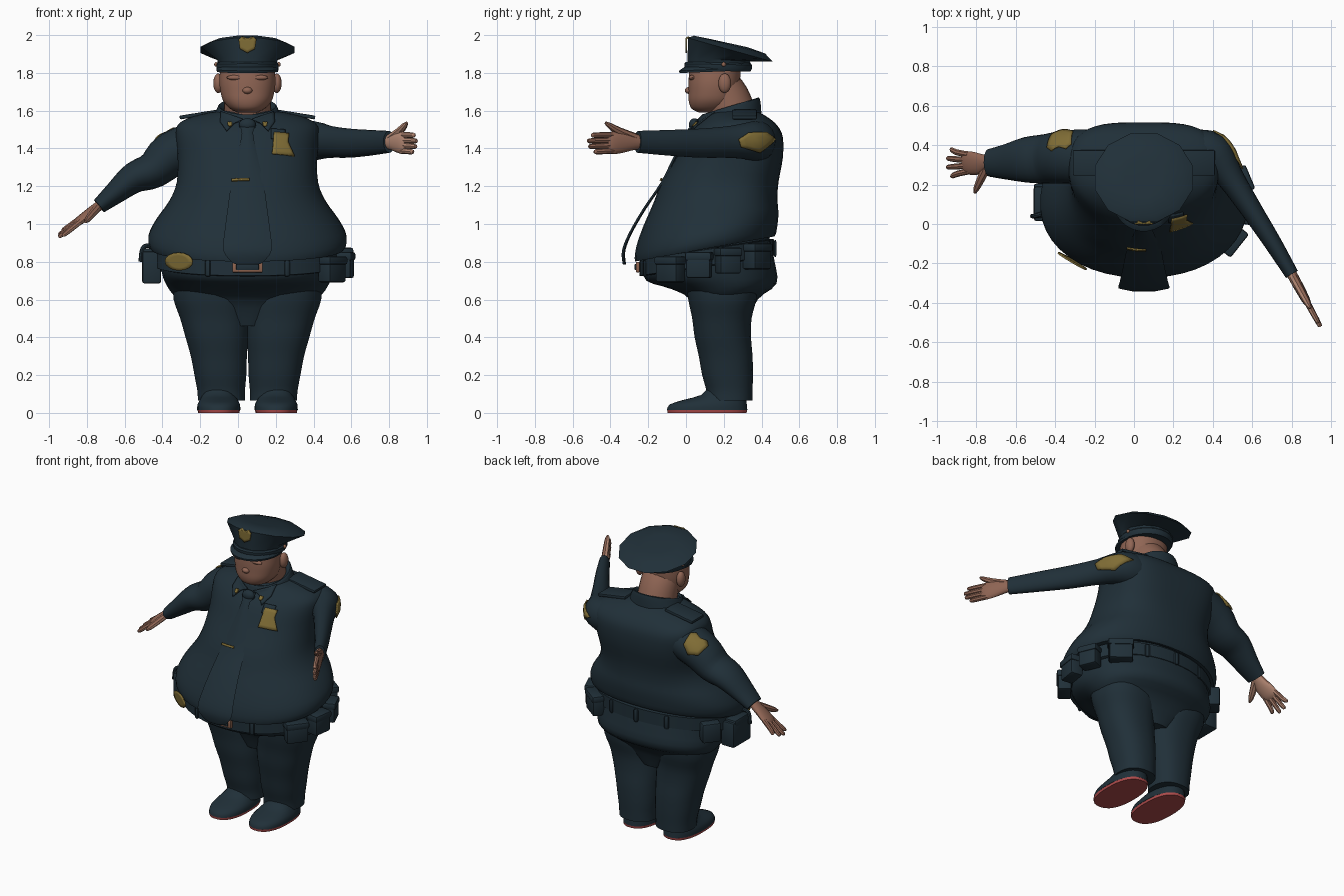
import bpy, bmesh, math
from mathutils import Vector, Matrix, Euler
from mathutils.bvhtree import BVHTree

if "Cube" in bpy.data.objects:
    bpy.data.objects.remove(bpy.data.objects["Cube"])

CX = 0.05  # body centre line (the arms are posed unevenly)
SIDES = ((-1, "left"), (1, "right"))

def material(name, rgb):
    m = bpy.data.materials.new(name)
    m.diffuse_color = (*rgb, 1)
    m.use_nodes = True
    m.node_tree.nodes["Principled BSDF"].inputs["Base Color"].default_value = m.diffuse_color
    return m

NAVY = material("navy cloth", (0.0145, 0.029, 0.040))
SKIN = material("skin", (0.28, 0.132, 0.09))
PALM = material("palm skin", (0.50, 0.27, 0.19))
GOLD = material("gold", (0.215, 0.152, 0.036))
RED = material("red sole", (0.42, 0.07, 0.07))
COPPER = material("copper", (0.28, 0.13, 0.08))

def finish(name, bm, mat):
    bmesh.ops.recalc_face_normals(bm, faces=bm.faces)
    me = bpy.data.meshes.new(name)
    bm.to_mesh(me)
    bm.free()
    me.materials.append(mat)
    ob = bpy.data.objects.new(name, me)
    bpy.context.collection.objects.link(ob)
    return ob

def spline(p, k):
    out = []
    for i in range(len(p) - 1):
        q = list(zip(p[max(i - 1, 0)], p[i], p[i + 1], p[min(i + 2, len(p) - 1)]))
        for t in (j / k for j in range(k)):
            out.append([0.5 * (2 * b + (c - a) * t + (2 * a - 5 * b + 4 * c - d) * t * t
                               + (3 * b - a - 3 * c + d) * t ** 3) for a, b, c, d in q])
    return out + [list(p[-1])]

def skin_rings(name, rings, mat, cap=True):
    bm = bmesh.new()
    vs = [[bm.verts.new(v) for v in r] for r in rings]
    for a, b in zip(vs, vs[1:]):
        for i in range(len(a)):
            bm.faces.new((a[i - 1], a[i], b[i], b[i - 1]))
    if cap:
        bm.faces.new(vs[0])
        bm.faces.new(vs[-1])
    return finish(name, bm, mat)

def loft(name, rows, mat, n=36, e=2.0, k=3, cap=True, cx=lambda z: CX):
    """Stack of ovals: rows of (z, cy, rx, ry, tilt[, squareness of the back])."""
    rings = []
    for z, cy, rx, ry, tilt, *sq in spline(rows, k):
        ring = []
        for a in (2 * math.pi * (i + 0.5) / n for i in range(n)):
            c, s = math.cos(a), math.sin(a)
            p = 2 / (sq[0] if sq and s > 0 else e)
            y = ry * math.copysign(abs(s) ** p, s)
            ring.append((cx(z) + rx * math.copysign(abs(c) ** p, c), cy + y, z + tilt * y))
        rings.append(ring)
    return skin_rings(name, rings, mat, cap)

def tube(name, rows, mat, across, n=16, k=3):
    """Limb along a path: rows of (x, y, z, radius along 'across', other radius)."""
    pts, rings = spline(rows, k), []
    for i, p in enumerate(pts):
        d = Vector(pts[min(i + 1, len(pts) - 1)][:3]) - Vector(pts[max(i - 1, 0)][:3])
        b = d.cross(Vector(across)).normalized()
        a = b.cross(d).normalized()
        rings.append([Vector(p[:3]) + a * p[3] * math.cos(t) + b * p[4] * math.sin(t)
                      for t in (2 * math.pi * j / n for j in range(n))])
    return skin_rings(name, rings, mat)

def box(name, loc, size, mat, rot=(0, 0, 0), bevel=0.012):
    bm = bmesh.new()
    bmesh.ops.create_cube(bm, size=1, matrix=Matrix.LocRotScale(Vector(loc), Euler(rot), Vector(size)))
    bmesh.ops.bevel(bm, geom=bm.edges[:], offset=bevel, segments=2, affect='EDGES', profile=0.5)
    finish(name, bm, mat)

def ball(name, loc, size, mat):
    bm = bmesh.new()
    m = Matrix.LocRotScale(Vector(loc), None, Vector(size))
    bmesh.ops.create_uvsphere(bm, u_segments=16, v_segments=10, radius=1, matrix=m)
    finish(name, bm, mat)

def plate(name, center, normal, outline, mat, targets, lift=0.007, up=(0, 0, 1)):
    """Thin plate wrapped on to the surfaces below it."""
    c, n = Vector(center), Vector(normal).normalized()
    r = Vector(up).cross(n).normalized()
    trees = [BVHTree.FromPolygons([v.co for v in o.data.vertices],
                                  [p.vertices[:] for p in o.data.polygons]) for o in targets]
    bm = bmesh.new()
    rim = [bm.verts.new(c + r * x + n.cross(r) * y) for x, y in outline]
    mid = bm.verts.new(sum((v.co for v in rim), Vector()) / len(rim))
    for i in range(len(rim)):
        bm.faces.new((mid, rim[i - 1], rim[i]))
    bmesh.ops.subdivide_edges(bm, edges=bm.edges[:], cuts=2, use_grid_fill=True)
    for v in bm.verts:
        hits = [h[0] for h in (t.ray_cast(v.co + n * 0.3, -n, 0.45) for t in trees) if h[0]]
        v.co = (max(hits, key=lambda h: h.dot(n)) if hits else v.co) + n * lift
    s = finish(name, bm, mat).modifiers.new("thickness", 'SOLIDIFY')
    s.thickness, s.offset = 0.008, 0

def rect(w, h):
    return [(-w / 2, -h / 2), (w / 2, -h / 2), (w / 2, h / 2), (-w / 2, h / 2)]

def shield(w, h):
    pts = [(-.5, .35), (-.3, .5), (0, .42), (.3, .5), (.5, .35), (.42, -.25), (0, -.5), (-.42, -.25)]
    return [(x * w, y * h) for x, y in pts]

# Shirt, with a hem that is lower at the front, and collar
torso = loft("shirt", [
    (.89, .10, .44, .33, .18, 2.2), (.868, .10, .51, .37, .18, 2.2), (.935, .11, .525, .375, .16, 2.2),
    (1.02, .13, .485, .36, .11, 2.3), (1.12, .155, .415, .33, .04, 2.5), (1.22, .18, .375, .31, 0, 2.8),
    (1.35, .23, .37, .283, 0, 3.2), (1.46, .26, .38, .253, 0, 3.4), (1.52, .27, .372, .215, 0, 3.3),
    (1.56, .27, .315, .17, 0, 2.8), (1.59, .26, .20, .13, 0, 2.3), (1.60, .26, .12, .1, 0, 2)], NAVY, 44, 2.15)
collar = loft("collar", [(1.55, .23, .19, .17, .22), (1.60, .235, .165, .16, .28), (1.625, .235, .15, .15, .3),
                         (1.60, .235, .12, .12, .3)], NAVY, 32, cap=False)
# Trousers, shoes, shoulder straps, collar points and pins
loft("trouser_seat", [(.93, .11, .43, .32, .15), (.84, .11, .46, .34, .15), (.75, .13, .455, .34, .15),
                      (.67, .20, .425, .28, .05), (.60, .20, .36, .18, 0), (.46, .20, .12, .12, 0)], NAVY, 40, 2.2)
for s, side in SIDES:
    loft(side + "_trouser_leg", [
        (.70, .19, .18, .19, 0), (.60, .192, .197, .181, 0), (.5, .19, .18, .158, 0), (.4, .195, .166, .15, 0),
        (.3, .21, .149, .143, 0), (.2, .22, .138, .135, 0), (.12, .23, .127, .123, 0), (.065, .232, .125, .12, 0)],
        NAVY, 28, 2.3, cx=lambda z: CX + s * (.137 + .16 * z * z))
    foot = lambda z: CX + s * .152
    loft(side + "_sole", [(0, .112, .110, .210, 0), (.016, .112, .113, .213, 0)], RED, 28, 2.4, 1, cx=foot)
    loft(side + "_shoe", [(.016, .112, .115, .214, 0), (.045, .118, .113, .205, 0), (.07, .155, .10, .165, 0),
                          (.095, .20, .09, .12, 0), (.14, .22, .085, .10, 0)], NAVY, 28, 2.3, 2, cx=foot)
    box(side + "_epaulette", (CX + s * .255, .31, 1.58), (.21, .13, .02), NAVY, (0, s * .16, 0), .006)
    plate(side + "_collar_point", (CX + s * .08, .05, 1.555), (0, -1, 0.1),
          [(s * .06, .05), (-s * .06, 0), (-s * .01, -.02), (s * .03, -.065), (s * .065, -.01)],
          NAVY, [torso, collar], .01)
    plate(side + "_collar_pin", (CX + s * .093, .05, 1.528), (0, -1, .1), shield(.025, .025),
          GOLD, [torso, collar], .022)
# Belt, buckle and gear
loft("belt", [(.775, .11, .475, .345, .15), (.78, .11, .492, .358, .15), (.865, .11, .492, .358, .15),
              (.87, .11, .475, .345, .15)], NAVY, 44, 2.1, 1)

def on_belt(name, deg, size, drop=0.03, out=0.02):
    c, s = math.cos(math.radians(deg)), math.sin(math.radians(deg))
    y = .11 + (.358 + out) * s
    box(name, (CX + (.492 + out) * c, y, .815 + .15 * (y - .11) - drop), size, NAVY,
        (0, 0, math.atan2(s / .358, c / .492) + math.pi / 2))

for i, (deg, w) in enumerate(((-30, .14), (-6, .13), (17, .12), (44, .15))):
    on_belt(f"pouch_{i + 1}", deg, (w, .085, .13), .03, .025)
    on_belt(f"pouch_flap_{i + 1}", deg, (w + .012, .098, .045), -.02, .025)
on_belt("holster", 180, (.19, .10, .17), .045, .015)
on_belt("holster_flap", 180, (.16, .11, .05), -.03, .012)
on_belt("side_pouch", 150, (.12, .08, .13), .03)
for i, deg in enumerate((65, 90, 115, -65, -115)):
    on_belt(f"belt_loop_{i + 1}", deg, (.03, .015, .09), 0, .004)
tube("grip_loop", [(-.43, .06, .85, .012, .012), (-.47, .05, .885, .012, .012), (-.505, .04, .87, .012, .012),
                   (-.515, .04, .80, .012, .012)], NAVY, (0, 1, 0), 8)
box("buckle", (CX, -.255, .772), (.16, .02, .055), COPPER, bevel=.004)
box("buckle_plate", (CX, -.262, .772), (.12, .02, .032), NAVY, bevel=.004)
oval = [(math.cos(i * math.pi / 8) * .085, math.sin(i * math.pi / 8) * .048) for i in range(16)]
plate("belt_badge", (-.305, -.175, .803), (-.5, -.85, -.12), oval, GOLD, [], .015)
# Tie hanging free of the belly
tie_rows = [(1.545, .05, .048), (1.515, .025, .042), (1.48, .0, .03), (1.35, -.065, .055), (1.22, -.13, .085),
            (1.08, -.225, .105), (.95, -.30, .122), (.86, -.335, .128), (.80, -.333, .085), (.785, -.33, .055)]
tie_cut = ((-1, .008), (-.5, -.004), (.5, -.004), (1, .008), (.5, .014), (-.5, .014))
tie = skin_rings("tie", [[(CX + sx * w, y + dy, z) for sx, dy in tie_cut] for z, y, w in spline(tie_rows, 3)], NAVY)
ball("tie_knot", (CX, .045, 1.525), (.045, .03, .035), NAVY)
plate("tie_clip", (CX - .037, -.13, 1.235), (0, -1, .3), rect(.095, .014), GOLD, [tie, torso])
# Chest badge with its dark backing
plate("badge_backing", (.212, 0, 1.485), (0, -1, .3), rect(.075, .06), NAVY, [torso], .006)
plate("chest_badge", (.235, 0, 1.42), (0, -1, .3), [(-.045, .07), (.035, .07), (.03, .02), (.064, -.058),
      (-.055, -.058), (-.05, -.01)], GOLD, [torso], .012)
# Sleeves with shoulder patches
arm_l = tube("left_sleeve", [
    (-.20, .34, 1.43, .14, .12), (-.35, .34, 1.37, .135, .12), (-.45, .33, 1.285, .125, .098),
    (-.55, .325, 1.245, .115, .082), (-.65, .315, 1.165, .09, .06), (-.735, .31, 1.095, .07, .042)],
    NAVY, (0, 1, 0), 20)
arm_r = tube("right_sleeve", [
    (.30, .38, 1.435, .11, .10), (.40, .36, 1.44, .105, .10), (.485, .24, 1.435, .085, .07),
    (.59, .08, 1.428, .077, .055), (.70, -.09, 1.43, .068, .045), (.80, -.255, 1.435, .058, .035)],
    NAVY, (0, 0, 1), 20)
plate("left_shoulder_patch", (-.365, .425, 1.44), (-.35, .8, .5), shield(.14, .14), GOLD, [torso, arm_l], .008,
      (-.5, 0, 1))
plate("right_shoulder_patch", (.47, .375, 1.435), (.92, .39, .05), [(-.12, .012), (-.06, .047), (.05, .05),
      (.118, .015), (.01, -.058), (-.105, -.03)], GOLD, [torso, arm_r], .008)

# Hands, paler on the palm side
def hand(side, wrist, tip, thumb_dir, inward, spread, thumb):
    w, d, a = Vector(wrist), Vector(tip) - Vector(wrist), Vector(thumb_dir).normalized()

    def row(t, o, *radii):
        return (*(w + d * t + a * o), *radii)
    parts = [tube(side + "_palm", [row(-.1, 0, .036, .026), row(.1, 0, .042, .026), row(.3, .004, .057, .025),
                                   row(.52, 0, .06, .021), row(.62, 0, .05, .012)], SKIN, a)]
    for i, end in enumerate((.88, .98, 1, .93)):
        o = -.042 + .028 * i
        parts.append(tube(f"{side}_finger_{i + 1}", [
            row(.48, o, .016, .016), row(.75, o * (1 + spread) / 2, .0155, .015),
            row(end - .03, o * spread, .013, .012), row(end, o * spread, .006, .006)], SKIN, a, 8, 2))
    parts.append(tube(side + "_thumb", [row(.08, .02, .026, .022), row(.6 * thumb[0], .55 * thumb[1], .022, .02), row(
        .88 * thumb[0], .85 * thumb[1], .016, .016), row(*thumb, .007, .007)], SKIN, a + d * .01, 8, 2))
    for ob in parts:
        ob.data.materials.append(PALM)
        for p in ob.data.polygons:
            p.material_index = int(p.normal.dot(Vector(inward)) > .25)

hand("left", (-.73, .31, 1.10), (-.95, .31, .935), (.1, -.98, -.12), (.6, 0, -.8), 1.6, (.42, .155))
hand("right", (.795, -.245, 1.435), (.945, -.52, 1.425), (0, 0, 1), (-.88, -.48, 0), 1.05, (.66, .108))
# Head and neck
tube("neck", [(CX, .17, 1.76, .125, .10), (CX, .215, 1.67, .125, .12), (CX, .25, 1.57, .125, .125)],
     SKIN, (1, 0, 0), 24)
loft("head", [(1.59, .13, .05, .06, 0), (1.61, .13, .092, .10, 0), (1.65, .14, .128, .126, 0),
              (1.70, .145, .143, .132, 0), (1.76, .15, .149, .137, 0), (1.85, .155, .142, .135, 0)], SKIN, 32, 2.2)
ball("nose", (CX, .014, 1.707), (.026, .02, .018), SKIN)
ball("mouth", (CX, .028, 1.658), (.045, .014, .016), SKIN)
for s, side in SIDES:
    ball(side + "_ear", (CX + s * .155, .205, 1.745), (.026, .034, .052), SKIN)
    ball(side + "_brow", (CX + s * .06, .033, 1.775), (.05, .018, .014), SKIN)
    ball(side + "_cap_button", (CX + s * .166, .20, 1.845), (.01, .012, .012), COPPER)
# Peaked cap, higher at the front
cap = loft("cap", [(1.815, .17, .155, .168, -.02), (1.87, .175, .165, .172, -.05), (1.922, .235, .257, .233, -.28),
                   (1.950, .23, .207, .195, -.25), (1.957, .23, .10, .1, -.22)], NAVY, 12, k=1)
loft("cap_band", [(1.81, .17, .158, .172, -.02), (1.825, .17, .166, .18, -.02), (1.845, .17, .166, .18, -.02),
                  (1.855, .17, .158, .172, -.02)], NAVY, 28, k=1)
loft("cap_visor", [(1.806, .14, .162, .176, .04), (1.818, .14, .165, .178, .04), (1.836, .15, .155, .16, .03)],
     NAVY, 28, k=1)
plate("cap_badge", (CX, 0, 1.948), (0, -1, 0), shield(.095, .085), GOLD, [cap], .008)
# Smooth shading with crisp edges
bpy.ops.object.select_all(action='SELECT')
bpy.context.view_layer.objects.active = torso
bpy.ops.object.shade_smooth_by_angle(angle=math.radians(38))
